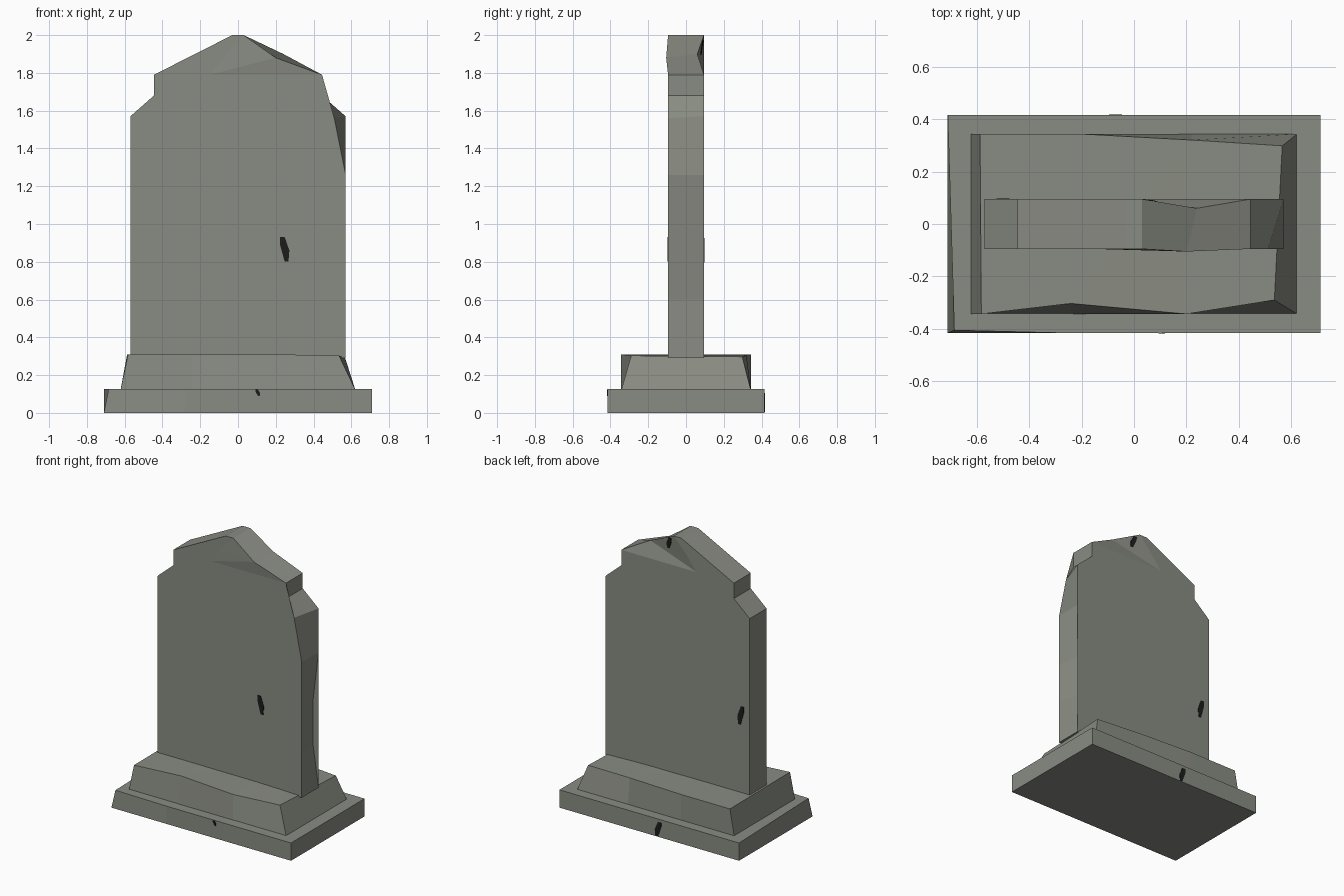
import bpy, bmesh

if "Cube" in bpy.data.objects:
    bpy.data.objects.remove(bpy.data.objects["Cube"])


def material(name, rgb):
    m = bpy.data.materials.new(name)
    m.diffuse_color = (*rgb, 1)
    m.use_nodes = True
    m.node_tree.nodes["Principled BSDF"].inputs["Base Color"].default_value = m.diffuse_color
    return m


STONE = material("weathered grey stone", (0.25, 0.262, 0.225))
DARK = material("dark crack", (0.012, 0.012, 0.012))


def make(name, bm, mat):
    bmesh.ops.triangulate(bm, faces=[f for f in bm.faces if len(f.verts) > 4])
    bmesh.ops.recalc_face_normals(bm, faces=bm.faces)
    me = bpy.data.meshes.new(name)
    bm.to_mesh(me)
    bm.free()
    me.materials.append(mat)
    ob = bpy.data.objects.new(name, me)
    bpy.context.collection.objects.link(ob)
    return ob


def loft(name, loop_a, loop_b, mat, caps=True):
    """Join two matching loops with a band of faces and close both ends."""
    bm = bmesh.new()
    a = [bm.verts.new(p) for p in loop_a]
    b = [bm.verts.new(p) for p in loop_b]
    n = len(a)
    for i in range(n):
        j = (i + 1) % n
        bm.faces.new((a[i], a[j], b[j], b[i]))
    if not caps:
        return bm, a, b
    bm.faces.new(a)
    bm.faces.new(b)
    return make(name, bm, mat)


# Bottom slab, with one worn front left corner
slab_bottom = [(-.71, -.415), (-.28, -.415), (.71, -.415), (.71, .415), (-.71, .415)]
slab_top = [(-.685, -.405), (-.28, -.415), (.71, -.415), (.71, .415), (-.71, .415)]
loft("bottom_slab", [(x, y, 0) for x, y in slab_bottom],
     [(x, y, .127) for x, y in slab_top], STONE)

# Sloped plinth with chipped upper edges
plinth_bottom = [(-.622, -.343), (-.24, -.343), (.2, -.343), (.622, -.343),
                 (.622, .343), (.22, .343), (-.2, .343), (-.622, .343)]
plinth_top = [(-.582, -.343, .31), (-.24, -.303, .31), (.2, -.343, .31), (.535, -.29, .303),
              (.565, .298, .297), (.22, .32, .307), (-.2, .343, .31), (-.587, .343, .31)]
loft("plinth", [(x, y, .12) for x, y in plinth_bottom], plinth_top, STONE)

# Upright headstone: front and back outlines differ where the stone is chipped
D = .095
front = [(-.57, .29), (.57, .29), (.57, .6), (.57, .89), (.57, 1.26), (.51, 1.56),
         (.445, 1.68), (.445, 1.79), (.2, 1.88), (.03, 2), (-.03, 2),
         (-.445, 1.79), (-.445, 1.68), (-.57, 1.57)]
back = list(front)
back[2], back[3], back[5], back[8] = (.525, .6), (.525, .89), (.57, 1.57), (.24, 1.9)
CHIP = 8
loop_f = [(x, -.105 if i == CHIP else -D, z) for i, (x, z) in enumerate(front)]
loop_b = [(x, .06 if i == CHIP else D, z) for i, (x, z) in enumerate(back)]
bm, fv, bv = loft("headstone", loop_f, loop_b, STONE, caps=False)
for v, y in ((fv, -D), (bv, D)):
    mid = bm.verts.new((-.15, y, 1.79))
    inner = bm.verts.new((-.08, y, 1.88))
    bm.faces.new(v[:8] + [mid] + v[11:])        # flat body
    bm.faces.new((mid, v[7], v[CHIP]))          # facets around the chip
    bm.faces.new((mid, v[CHIP], inner))
    bm.faces.new((inner, v[CHIP], v[9]))
    bm.faces.new((inner, v[9], v[10], v[11]))   # flat left gable
    bm.faces.new((inner, v[11], mid))
make("headstone", bm, STONE)

# Small dark cracks laid on the faces as thin plates
CRACK = [(-.5, .5), (.0, .5), (.5, -.05), (.4, -.5), (.0, -.5), (-.5, .2)]


def crack(name, x, z, w, h, y_at, out):
    pts = [(x + w * u, z + h * v) for u, v in CRACK]
    loft(name, [(px, y_at(px, pz) - out * .002, pz) for px, pz in pts],
         [(px, y_at(px, pz) + out * .003, pz) for px, pz in pts], DARK)


crack("front_crack", .247, .866, .05, .13, lambda x, z: -D, -1)
crack("back_crack", -.5, .86, .05, .13, lambda x, z: D, 1)
crack("gable_crack", .075, 1.935, .045, .08,
      lambda x, z: D - .116 * (x - .03) + .106 * (z - 2), 1)
crack("slab_front_crack", .105, .107, .025, .033, lambda x, z: -.415, -1)
crack("slab_back_crack", -.07, .055, .05, .1, lambda x, z: .415, 1)
